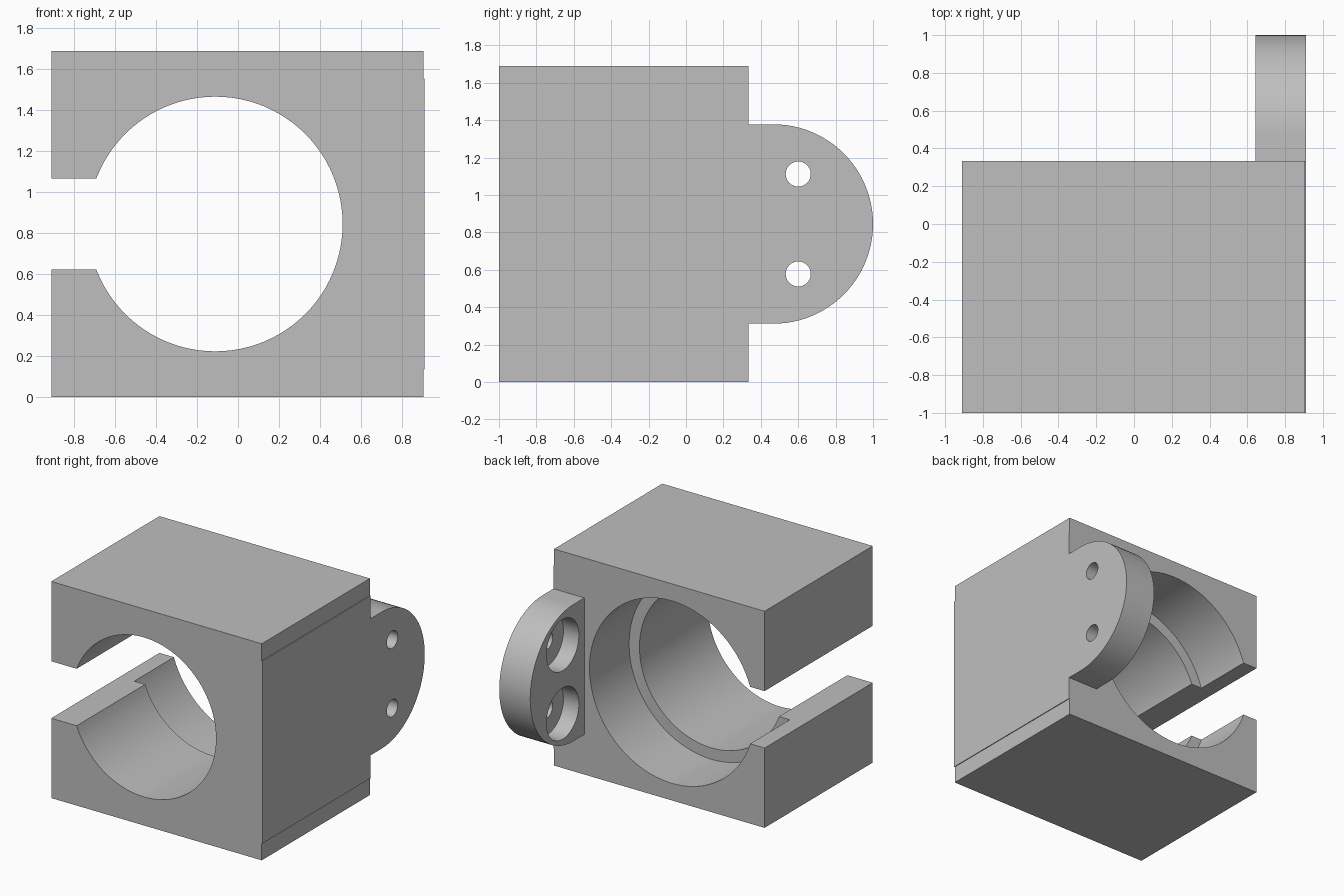
import bpy
import bmesh
from math import pi, cos, sin, radians
from mathutils import Matrix, Vector

cube = bpy.data.objects.get("Cube")
if cube:
    bpy.data.objects.remove(cube, do_unlink=True)

grey = bpy.data.materials.new("plain grey")
grey.use_nodes = True
COLOUR = (0.52, 0.52, 0.52, 1)
grey.diffuse_color = COLOUR
grey.node_tree.nodes["Principled BSDF"].inputs["Base Color"].default_value = COLOUR

# Main sizes
SIDE, BACK, HEIGHT = 0.911, 0.333, 1.689
MID = HEIGHT / 2
BORE_X = -0.111
STEP_Y = -0.156


def extrude(name, points, offset):
    """Solid made by pushing a flat outline along an offset."""
    bm = bmesh.new()
    face = bm.faces.new([bm.verts.new(p) for p in points])
    result = bmesh.ops.extrude_face_region(bm, geom=[face])
    moved = [v for v in result["geom"] if isinstance(v, bmesh.types.BMVert)]
    bmesh.ops.translate(bm, verts=moved, vec=Vector(offset))
    bmesh.ops.recalc_face_normals(bm, faces=bm.faces)
    mesh = bpy.data.meshes.new(name)
    bm.to_mesh(mesh)
    bm.free()
    mesh.materials.append(grey)
    obj = bpy.data.objects.new(name, mesh)
    bpy.context.collection.objects.link(obj)
    return obj


def cylinder(name, radius, start, end, sides=48):
    """Cylinder between two points along x or y."""
    start, end = Vector(start), Vector(end)
    turn = (end - start).to_track_quat("Z", "Y").to_matrix().to_4x4()
    place = Matrix.Translation(start) @ turn
    angles = [2 * pi * i / sides for i in range(sides)]
    ring = [place @ Vector((radius * cos(a), radius * sin(a), 0)) for a in angles]
    return extrude(name, ring, end - start)


def combine(target, tool, operation):
    """Apply a boolean, then discard the tool."""
    tool.hide_render = True
    mod = target.modifiers.new("combine", "BOOLEAN")
    mod.operation, mod.solver, mod.object = operation, "EXACT", tool
    bpy.context.view_layer.update()
    graph = bpy.context.evaluated_depsgraph_get()
    mesh = bpy.data.meshes.new_from_object(target.evaluated_get(graph))
    target.modifiers.clear()
    target.data = mesh
    bpy.data.objects.remove(tool, do_unlink=True)


# Block with a very slightly raised pad on its left side
pad, rim = 0.006, 0.133
outline = [(-SIDE, 0), (SIDE - pad, 0), (SIDE - pad, rim), (SIDE, rim),
           (SIDE, HEIGHT - rim), (SIDE - pad, HEIGHT - rim),
           (SIDE - pad, HEIGHT), (-SIDE, HEIGHT)]
body = extrude("clamp_body", [(x, -1, z) for x, z in outline], (0, BACK + 1, 0))

# Rounded mounting tab
tab_r, tab_thick = 0.533, 0.267
tab_y = 1 - tab_r
tab_in = SIDE - tab_thick
arc = [-pi / 2 + pi * i / 48 for i in range(49)]
tab_points = [(tab_in, BACK - 0.1, MID - tab_r)]
tab_points += [(tab_in, tab_y + tab_r * cos(a), MID + tab_r * sin(a)) for a in arc]
tab_points.append((tab_in, BACK - 0.1, MID + tab_r))
combine(body, extrude("mounting_tab", tab_points, (tab_thick, 0, 0)), "UNION")

# Stepped bore, wider at the back
for radius, y0, y1 in ((0.622, -1.2, 0), (0.711, STEP_Y, BACK + 0.2)):
    bore = cylinder("bore_cutter", radius, (BORE_X, y0, MID), (BORE_X, y1, MID), 96)
    combine(body, bore, "DIFFERENCE")

# Slot opening into the bore
half_slot = 0.222
slot = [(-SIDE - 0.2, -1.2, MID - half_slot), (BORE_X, -1.2, MID - half_slot),
        (BORE_X, -1.2, MID + half_slot), (-SIDE - 0.2, -1.2, MID + half_slot)]
combine(body, extrude("slot_cutter", slot, (0, 2, 0)), "DIFFERENCE")

# Screw holes with counterbores on the inner side of the tab
for side in (-1, 1):
    z = MID + side * 0.267
    for radius, x0, x1 in ((0.067, tab_in - 0.1, SIDE + 0.1),
                           (0.2, tab_in - 0.1, tab_in + 0.133)):
        hole = cylinder("hole_cutter", radius, (x0, 0.6, z), (x1, 0.6, z))
        combine(body, hole, "DIFFERENCE")

# Smooth round walls, sharp edges kept
bpy.ops.object.select_all(action="DESELECT")
body.select_set(True)
bpy.context.view_layer.objects.active = body
bpy.ops.object.shade_smooth_by_angle(angle=radians(30))
